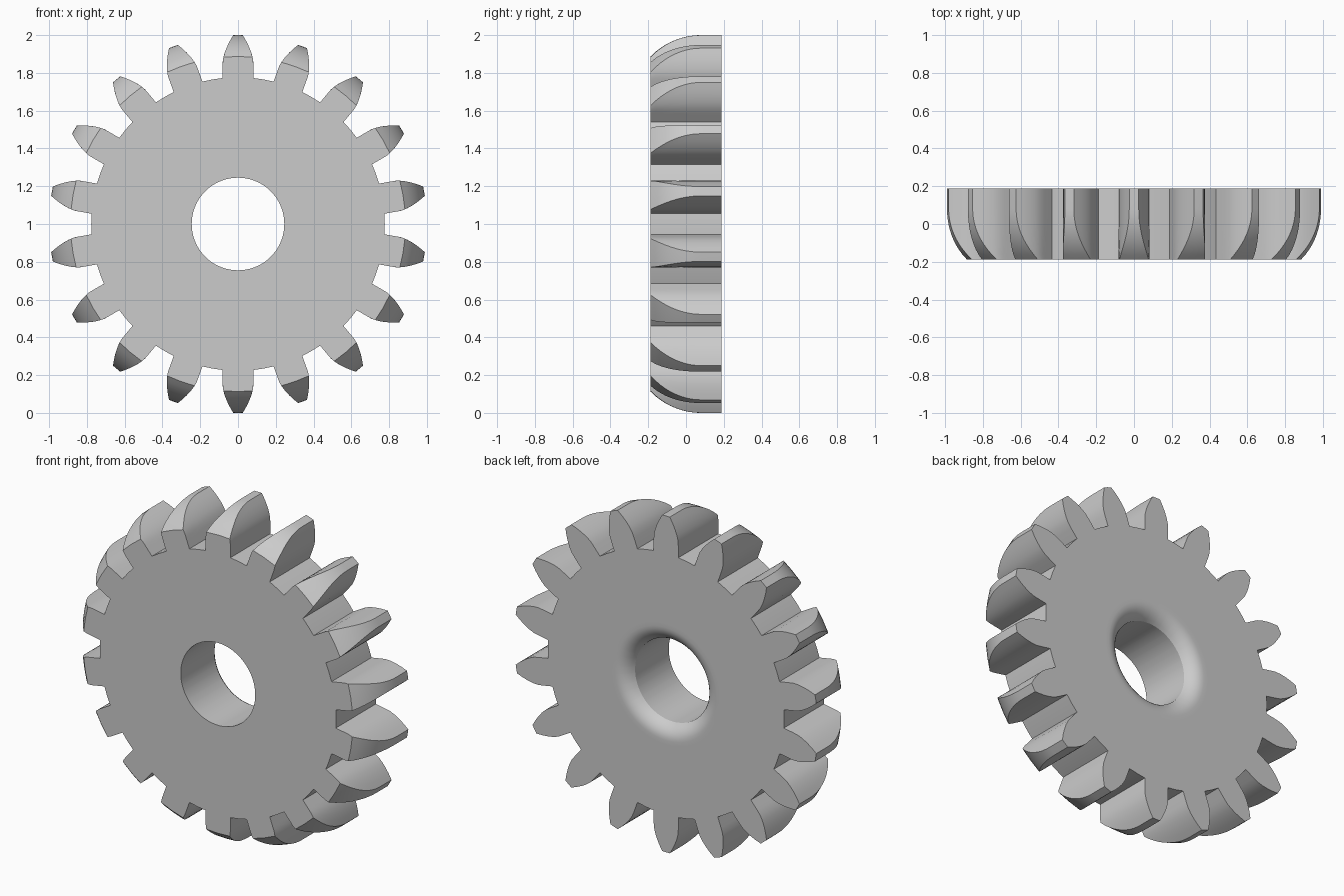
import bpy
import bmesh
from math import sin, cos, asin, pi, sqrt, radians

cube = bpy.data.objects.get("Cube")
if cube:
    bpy.data.objects.remove(cube, do_unlink=True)

TEETH = 18
HALF = 0.188          # half thickness
ROOT = 0.777          # radius between the teeth
BORE = 0.245
ROUND_START, ROUND_RADIUS = 0.08, 0.374
FLANK_STEPS = 7


def tip_radius(y):
    """Outer radius, rounded off towards the front."""
    d = max(0.0, ROUND_START - y)
    return 1 - ROUND_RADIUS + sqrt(ROUND_RADIUS ** 2 - d * d)


def half_angle(r):
    """Half the angle one tooth covers at radius r."""
    t = max(0.0, (r - 0.86) / 0.14)
    return asin((0.081 - 0.056 * t ** 1.6) / r)


def tooth_outline(y):
    """(angle, radius) points of the whole toothed outline at depth y."""
    tip = tip_radius(y)
    radii = [ROOT + (tip - ROOT) * i / FLANK_STEPS for i in range(FLANK_STEPS + 1)]
    step = 2 * pi / TEETH
    points = []
    for k in range(TEETH):
        a = k * step
        points += [(a - half_angle(r), r) for r in radii]
        points.append((a, tip))
        points += [(a + half_angle(r), r) for r in reversed(radii)]
        points.append((a + step / 2, ROOT))
    return points


# Layers across the toothed rim, front to back
layers = [-HALF + (ROUND_START + HALF) * i / 10 for i in range(11)] + [HALF]
rings = [[(a, r, y) for a, r in tooth_outline(y)] for y in layers]

# Back face, flared mouth of the bore, bore wall
angles = [a for a, r in tooth_outline(HALF)]
inner = [(0.36, HALF), (0.335, HALF)]
inner += [(0.335 - 0.09 * sin(t) / sin(radians(60)),
           HALF - 0.06 * (1 - cos(t)) / (1 - cos(radians(60))))
          for t in [radians(10 * i) for i in range(1, 7)]]
inner.append((BORE, -HALF))
rings += [[(a, r, y) for a in angles] for r, y in inner]

# Join the rings into one closed skin
bm = bmesh.new()
verts = [[bm.verts.new((r * sin(a), y, 1 + r * cos(a))) for a, r, y in ring]
         for ring in rings]
count = len(angles)
for i, ring in enumerate(verts):
    following = verts[(i + 1) % len(verts)]
    for j in range(count):
        n = (j + 1) % count
        bm.faces.new((ring[j], ring[n], following[n], following[j]))
bmesh.ops.recalc_face_normals(bm, faces=bm.faces)

mesh = bpy.data.meshes.new("gear_wheel")
bm.to_mesh(mesh)
bm.free()
gear = bpy.data.objects.new("gear_wheel", mesh)
bpy.context.scene.collection.objects.link(gear)

# Plain grey
grey = bpy.data.materials.new("light_grey")
grey.use_nodes = True
colour = (0.6, 0.6, 0.6, 1)
grey.diffuse_color = colour
grey.node_tree.nodes["Principled BSDF"].inputs["Base Color"].default_value = colour
mesh.materials.append(grey)

bpy.ops.object.select_all(action='DESELECT')
gear.select_set(True)
bpy.context.view_layer.objects.active = gear
bpy.ops.object.shade_smooth_by_angle(angle=radians(30))
